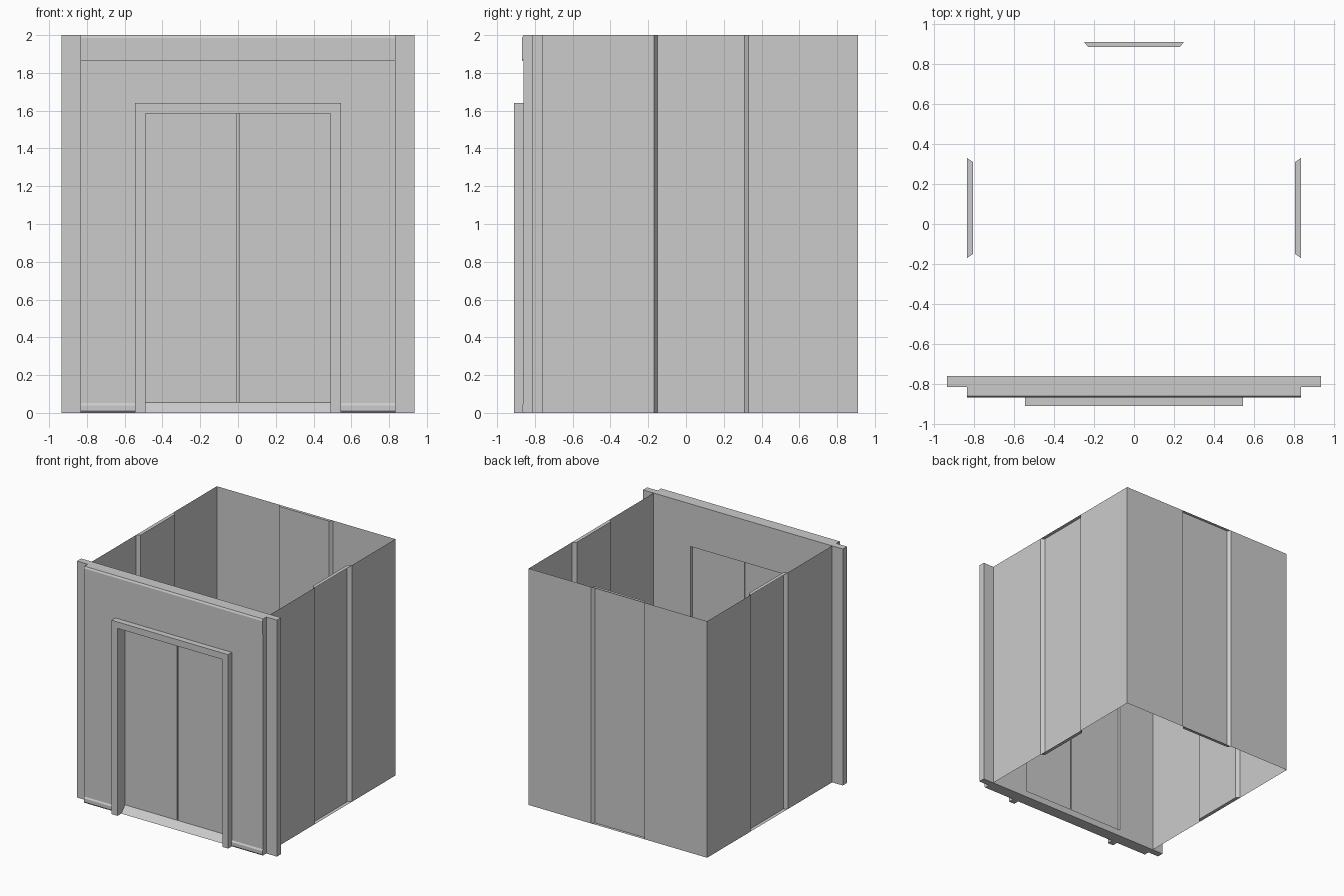
import bpy

if "Cube" in bpy.data.objects:
    bpy.data.objects.remove(bpy.data.objects["Cube"])

H = 2.0


def make(name, verts, faces):
    me = bpy.data.meshes.new(name)
    me.from_pydata(verts, [], faces)
    me.update()
    ob = bpy.data.objects.new(name, me)
    bpy.context.collection.objects.link(ob)
    return ob


def prism(name, profile, place, a, b):
    """Extrude a 2D profile from a to b; place(u, v, t) gives the 3D point."""
    n = len(profile)
    verts = [place(u, v, a) for u, v in profile] + [place(u, v, b) for u, v in profile]
    faces = [(i, (i + 1) % n, n + (i + 1) % n, n + i) for i in range(n)]
    faces += [tuple(range(n))[::-1], tuple(range(n, 2 * n))]
    ob = make(name, verts, faces)
    import bmesh
    bm = bmesh.new()
    bm.from_mesh(ob.data)
    bmesh.ops.recalc_face_normals(bm, faces=bm.faces)
    bm.to_mesh(ob.data)
    bm.free()
    return ob


def along_x(u, v, t):      # profile in y, z
    return (t, u, v)


def along_y(u, v, t):      # profile in x, z
    return (u, t, v)


def box(name, x, y, z):
    return prism(name, [(x[0], z[0]), (x[1], z[0]), (x[1], z[1]), (x[0], z[1])],
                 along_y, y[0], y[1])


# Cabin walls: a thin open sheet with a recessed channel in each of three sides
half = [(.835, -.76), (.835, -.17), (.805, -.15), (.805, .31), (.835, .33),
        (.835, .91), (.25, .91), (.23, .885)]
plan = half + [(-x, y) for x, y in reversed(half)]
n = len(plan)
verts = [(x, y, z) for z in (0, H) for x, y in plan]
faces = [(i, i + 1, n + i + 1, n + i) for i in range(n - 1)]
for first in (1, 6, 11):   # caps closing each channel at floor and ceiling
    loop = range(first, first + 4)
    faces += [tuple(loop), tuple(n + i for i in reversed(loop))]
make("cabin_walls", verts, faces)

# Facade with skirting and cornice moulding
facade = prism("facade", [(-.76, 0), (-.86, 0), (-.868, .01), (-.868, .04), (-.86, .052),
                          (-.86, 1.872), (-.868, 1.862), (-.868, 1.985), (-.86, H), (-.76, H)],
               along_x, -.835, .835)

# Doorway, taller on the cabin side
for name, y, top in (("doorway_cutter", (-1, -.8), 1.585),
                     ("inner_doorway_cutter", (-.81, -.7), 1.64)):
    cutter = box(name, (-.49, .49), y, (-.1, top))
    cutter.hide_render = True
    cutter.hide_set(True)
    mod = facade.modifiers.new(name, 'BOOLEAN')
    mod.operation = 'DIFFERENCE'
    mod.solver = 'EXACT'
    mod.object = cutter

# Sloped door sill
prism("door_sill", [(-.76, 0), (-.86, 0), (-.81, .055), (-.76, .055)], along_x, -.49, .49)

# Raised door surround
prism("door_frame", [(-.545, 0), (-.49, 0), (-.49, 1.585), (.49, 1.585), (.49, 0),
                     (.545, 0), (.545, 1.64), (-.545, 1.64)], along_y, -.91, -.86)

# Side pillars and door leaves
for side, s in (("left", -1), ("right", 1)):
    box(side + "_pillar", sorted((s * .835, s * .935)), (-.815, -.76), (0, H))
    box(side + "_door", sorted((s * .004, s * .49)), (-.81, -.785), (.055, 1.64))
